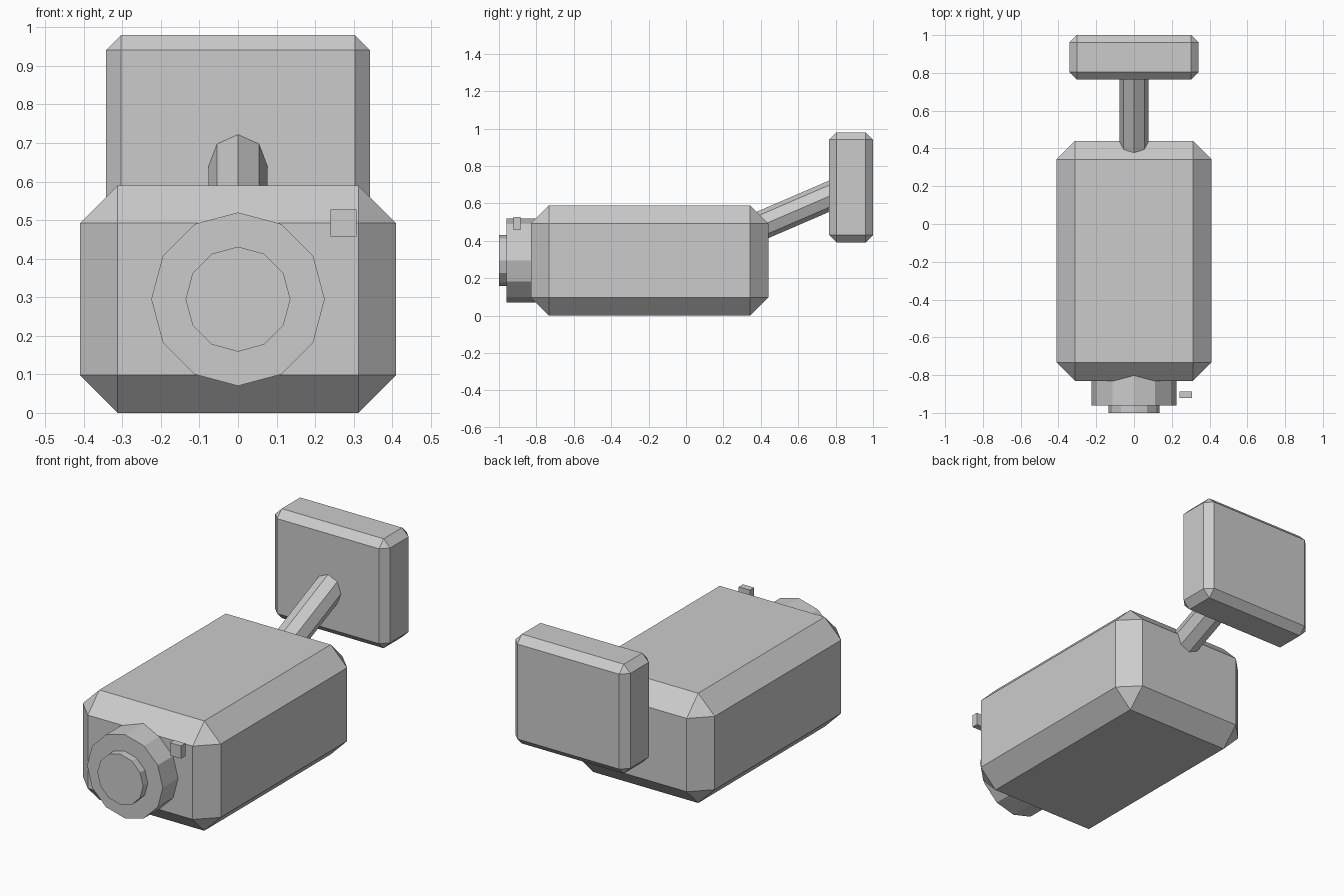
import bpy
import math
from mathutils import Vector

default = bpy.data.objects.get("Cube")
if default:
    bpy.data.objects.remove(default, do_unlink=True)

grey = bpy.data.materials.new("light grey")
grey.use_nodes = True
colour = (0.6, 0.6, 0.6, 1)
grey.diffuse_color = colour
grey.node_tree.nodes["Principled BSDF"].inputs["Base Color"].default_value = colour


def box(name, low, high, chamfer=0):
    low, high = Vector(low), Vector(high)
    bpy.ops.mesh.primitive_cube_add(size=1, location=(low + high) / 2)
    ob = bpy.context.object
    ob.name = name
    for v in ob.data.vertices:
        v.co *= high - low
    if chamfer:
        bevel = ob.modifiers.new("chamfer", 'BEVEL')
        bevel.width = chamfer
        bevel.segments = 1
    ob.data.materials.append(grey)
    return ob


def rod(name, start, end, radius, sides):
    # Prism between two points, with one corner pointing up
    start, end = Vector(start), Vector(end)
    axis = end - start
    tilt = math.atan2(axis.z, axis.y) - math.pi / 2
    bpy.ops.mesh.primitive_cylinder_add(
        vertices=sides, radius=radius, depth=axis.length,
        location=(start + end) / 2, rotation=(tilt, 0, 0))
    ob = bpy.context.object
    ob.name = name
    ob.data.materials.append(grey)
    return ob


# Camera housing and wall plate
box("housing", (-0.41, -0.83, 0), (0.41, 0.44, 0.59), 0.098)
box("wall_plate", (-0.342, 0.765, 0.392), (0.342, 1, 0.98), 0.039)

# Sloping arm joining them
rod("mount_arm", (0, 0.34, 0.455), (0, 0.82, 0.662), 0.077, 8)

# Stepped lens at the front
rod("lens_barrel", (0, -0.96, 0.295), (0, -0.72, 0.295), 0.225, 12)
rod("lens_rim", (0, -1, 0.295), (0, -0.9, 0.295), 0.136, 12)

# Small indicator beside the lens
box("indicator", (0.24, -0.922, 0.458), (0.307, -0.886, 0.527))
